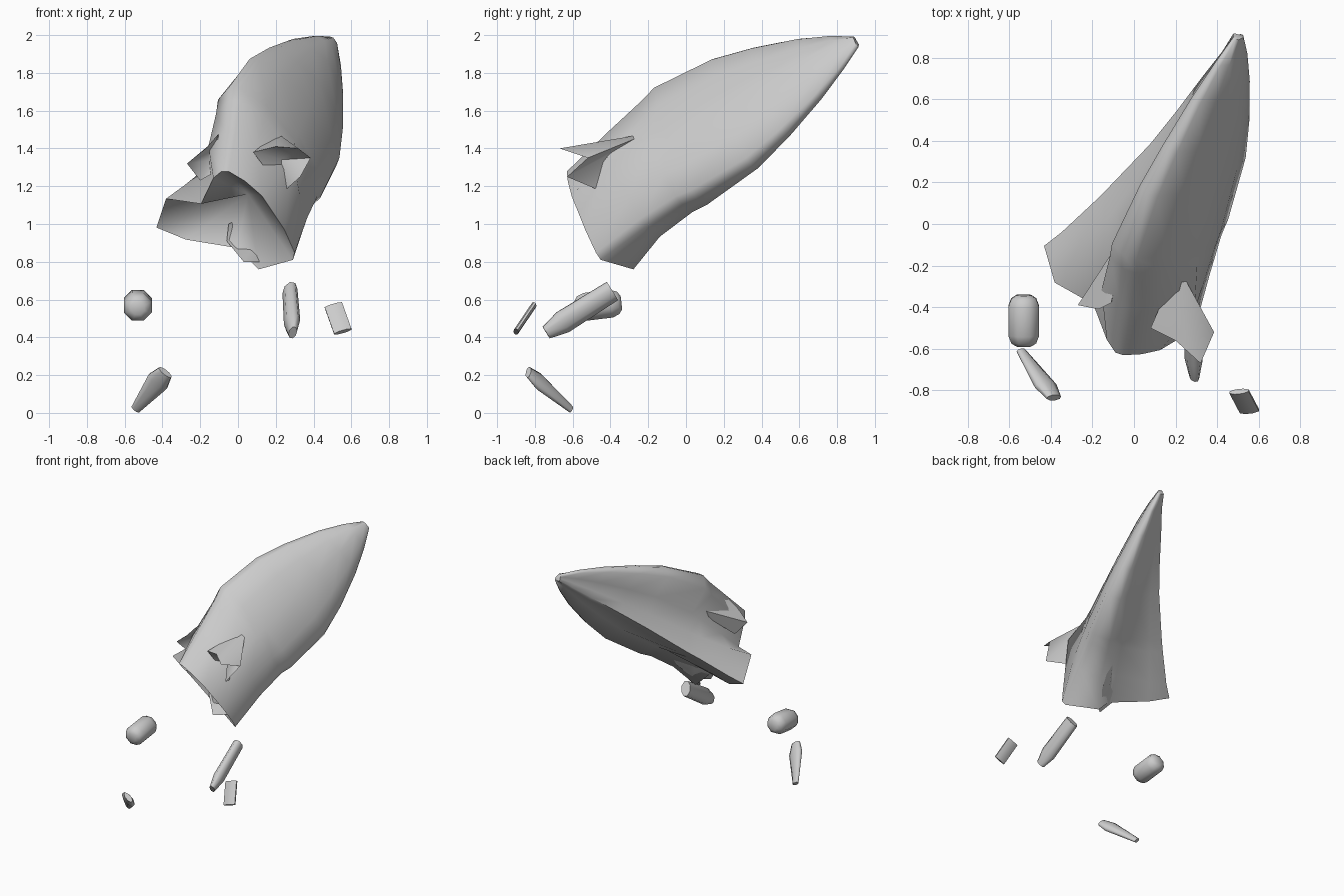
import bpy, bmesh
from math import radians
from mathutils import Vector as V

if "Cube" in bpy.data.objects:
    bpy.data.objects.remove(bpy.data.objects["Cube"])

# Ship frame: nose position, length axis, width axis, back-of-hull normal
NOSE = V((0.5, 0.9, 1.965))
U = V((0.25, 0.83, 0.5)).normalized()
N = V((0.753, -0.49, 0.437))
N = (N - U * N.dot(U)).normalized()
W = N.cross(U)


def ship(u, w, n):
    return NOSE + U * u + W * w + N * n


def loft(name, rings, start=None, end=None, angle=60):
    """Skin a list of equal rings; each end is closed by a fan to a point."""
    bm = bmesh.new()
    rows = [[bm.verts.new(p) for p in r] for r in rings]
    k = len(rows[0])
    for a, b in zip(rows, rows[1:]):
        for i in range(k):
            bm.faces.new((a[i], a[(i + 1) % k], b[(i + 1) % k], b[i]))
    for row, tip in ((rows[0], start), (rows[-1], end)):
        c = V(tip) if tip is not None else sum((v.co for v in row), V()) / k
        c = bm.verts.new(c)
        for i in range(k):
            bm.faces.new((row[i], row[(i + 1) % k], c))
    bmesh.ops.recalc_face_normals(bm, faces=bm.faces)
    me = bpy.data.meshes.new(name)
    bm.to_mesh(me)
    bm.free()
    ob = bpy.data.objects.new(name, me)
    bpy.context.collection.objects.link(ob)
    bpy.ops.object.select_all(action='DESELECT')
    ob.select_set(True)
    bpy.context.view_layer.objects.active = ob
    bpy.ops.object.shade_smooth_by_angle(angle=radians(angle))
    return ob


# Hull: broad rounded back, thin rims, keel lobe growing toward the tail
def section(u, wp, wm, t, ridge, k, kw, ks, tail=False):
    half = lambda w: [(0.92 * w, 0.4 * t), (0.55 * w, 0.85 * t)]
    belly = lambda w, b: [(0.93 * w, -b * k), (0.5 * w, -0.42 * k)]
    pts = [(wp, 0)] + half(wp) + [(0.02, ridge)] + half(-wm)[::-1] + [(-wm, 0)]
    pts += belly(-wm, 0.38 if tail else 0.28)
    pts += [(ks - kw, -0.82 * k), (ks, -k), (ks + kw, -0.7 * k)]
    pts += belly(wp, 0.12 if tail else 0.24)[::-1]
    return [ship(u + (0.3 * max(0, -n) if tail else 0), w, n) for w, n in pts]


stations = [(0, .035, .035, .02, .02, .03, .012, 0),
            (-.12, .12, .11, .045, .05, .06, .025, 0),
            (-.3, .22, .2, .065, .08, .12, .04, .01),
            (-.55, .325, .295, .09, .105, .2, .055, .02),
            (-.78, .40, .355, .11, .125, .28, .065, .03),
            (-1.13, .435, .355, .125, .15, .43, .08, .05),
            (-1.22, .40, .335, .125, .16, .47, .085, .06),
            (-1.45, .335, .34, .12, .22, .58, .11, .08)]
rings = [section(*s) for s in stations]
rings.append(section(-1.75, .25, .375, .09, .1, .64, .13, .1, True))
loft("hull", rings, end=ship(-1.48, -0.02, -0.12), angle=70)

# Tail pods: spikes that flare backward to a hollow star-shaped end
pods = {
    "back_pod": ((.21, -.2, 1.48), (.23, -.46, 1.34),
                 [(.08, -.5, 1.38), (.2, -.56, 1.41), (.32, -.67, 1.40),
                  (.385, -.52, 1.35), (.33, -.63, 1.25), (.24, -.44, 1.17)]),
    "upper_pod": ((-.03, -.02, 1.52), (-.13, -.27, 1.34),
                  [(-.27, -.39, 1.32), (-.17, -.41, 1.40), (-.11, -.38, 1.47),
                   (-.08, -.3, 1.3), (-.2, -.33, 1.23)]),
    "lower_pod": ((.21, .03, 1.13), (.06, -.2, .94),
                  [(-.06, -.28, .91), (.03, -.36, .8), (.12, -.28, .8),
                   (.1, -.16, .93), (.02, -.2, 1.02), (-.05, -.28, 1.0)]),
}
for name, (tip, hollow, ring) in pods.items():
    loft(name, [[V(p) for p in ring]], start=tip, end=hollow, angle=70)


# Loose pieces: eight-sided bars along a line; stages are (fraction, width, thickness)
def bar(name, p0, p1, side, stages):
    p0, p1, s = V(p0), V(p1), V(side)
    d = (p1 - p0).normalized()
    s = (s - d * s.dot(d)).normalized()
    t = d.cross(s)
    c = [(1, .41), (.41, 1), (-.41, 1), (-1, .41),
         (-1, -.41), (-.41, -1), (.41, -1), (1, -.41)]
    rs = [[p0.lerp(p1, f) + s * (a * w) + t * (b * h) for a, b in c]
          for f, w, h in stages]
    return loft(name, rs, angle=70)


bar("debris_capsule", (-.53, -.342, .585), (-.53, -.588, .555), (1, 0, 0),
    [(0, .035, .035), (.07, .06, .06), (.22, .074, .074),
     (.78, .074, .074), (.93, .06, .06), (1, .035, .035)])
bar("debris_long_plate", (.275, -.39, .645), (.29, -.74, .425), (.25, -.45, .8),
    [(0, .055, .035), (.75, .06, .038), (1, .035, .02)])
bar("debris_short_plate", (.505, -.805, .57), (.555, -.9, .43), (1, .05, .2),
    [(0, .048, .014), (1, .048, .014)])
bar("debris_blade", (-.542, -.61, .02), (-.385, -.835, .215), (.6, .15, -.7),
    [(0, .025, .015), (.75, .06, .028), (1, .04, .018)])
